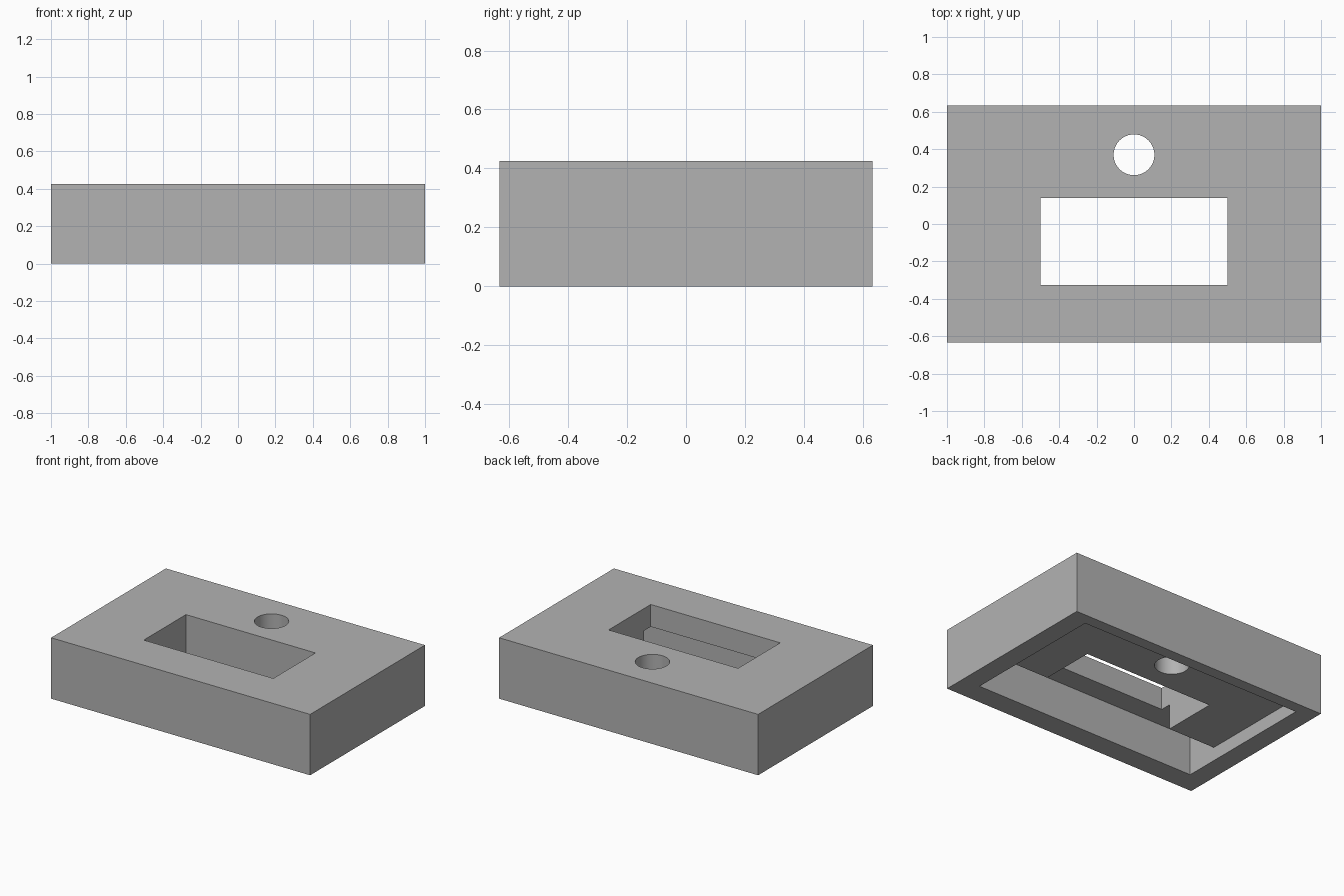
import bpy
import bmesh
import math
from mathutils import Matrix

old = bpy.data.objects.get("Cube")
if old:
    bpy.data.objects.remove(old, do_unlink=True)

WIDTH, DEPTH, HEIGHT = 2.0, 1.266, 0.425
OVER = 0.1  # how far cutters reach past the body

grey = bpy.data.materials.new("plain_grey")
grey.use_nodes = True
COLOUR = (0.45, 0.45, 0.45, 1)
grey.diffuse_color = COLOUR
grey.node_tree.nodes["Principled BSDF"].inputs["Base Color"].default_value = COLOUR


def make_object(name, bm):
    bmesh.ops.recalc_face_normals(bm, faces=bm.faces)
    mesh = bpy.data.meshes.new(name)
    bm.to_mesh(mesh)
    bm.free()
    mesh.materials.append(grey)
    obj = bpy.data.objects.new(name, mesh)
    bpy.context.collection.objects.link(obj)
    return obj


def prism(name, profile, half_width):
    """Extrude a (y, z) profile along x, centred on x = 0."""
    bm = bmesh.new()
    face = bm.faces.new([bm.verts.new((-half_width, y, z)) for y, z in profile])
    grown = bmesh.ops.extrude_face_region(bm, geom=[face])["geom"]
    verts = [g for g in grown if isinstance(g, bmesh.types.BMVert)]
    bmesh.ops.translate(bm, vec=(2 * half_width, 0, 0), verts=verts)
    return make_object(name, bm)


def block(name, half_width, y0, y1, z0, z1):
    return prism(name, [(y0, z0), (y1, z0), (y1, z1), (y0, z1)], half_width)


# Solid outer body
body = block("housing", WIDTH / 2, -DEPTH / 2, DEPTH / 2, 0, HEIGHT)

# Stepped underside recess: deep channel at the front, shallow behind it
front, step, back = -0.48, -0.25, 0.552
shallow, deep = 0.095, 0.27
recess = prism("recess_cutter", [(front, -OVER), (back, -OVER), (back, shallow),
                                 (step, shallow), (step, deep), (front, deep)], 0.863)

# Rectangular window through the top
window = block("window_cutter", 0.5, -0.325, 0.14, -OVER, HEIGHT + OVER)

# Round hole behind the window
bm = bmesh.new()
bmesh.ops.create_cone(bm, cap_ends=True, segments=64, radius1=0.109, radius2=0.109,
                      depth=1, matrix=Matrix.Translation((0, 0.37, HEIGHT / 2)))
hole = make_object("hole_cutter", bm)

# Cut everything out of the body
bpy.ops.object.select_all(action="DESELECT")
bpy.context.view_layer.objects.active = body
body.select_set(True)
for cutter in (recess, window, hole):
    cut = body.modifiers.new(cutter.name, "BOOLEAN")
    cut.operation = "DIFFERENCE"
    cut.solver = "EXACT"
    cut.object = cutter
    bpy.ops.object.modifier_apply(modifier=cut.name)
    bpy.data.objects.remove(cutter, do_unlink=True)

# Round hole wall, crisp edges elsewhere
bpy.ops.object.shade_smooth_by_angle(angle=math.radians(30))
